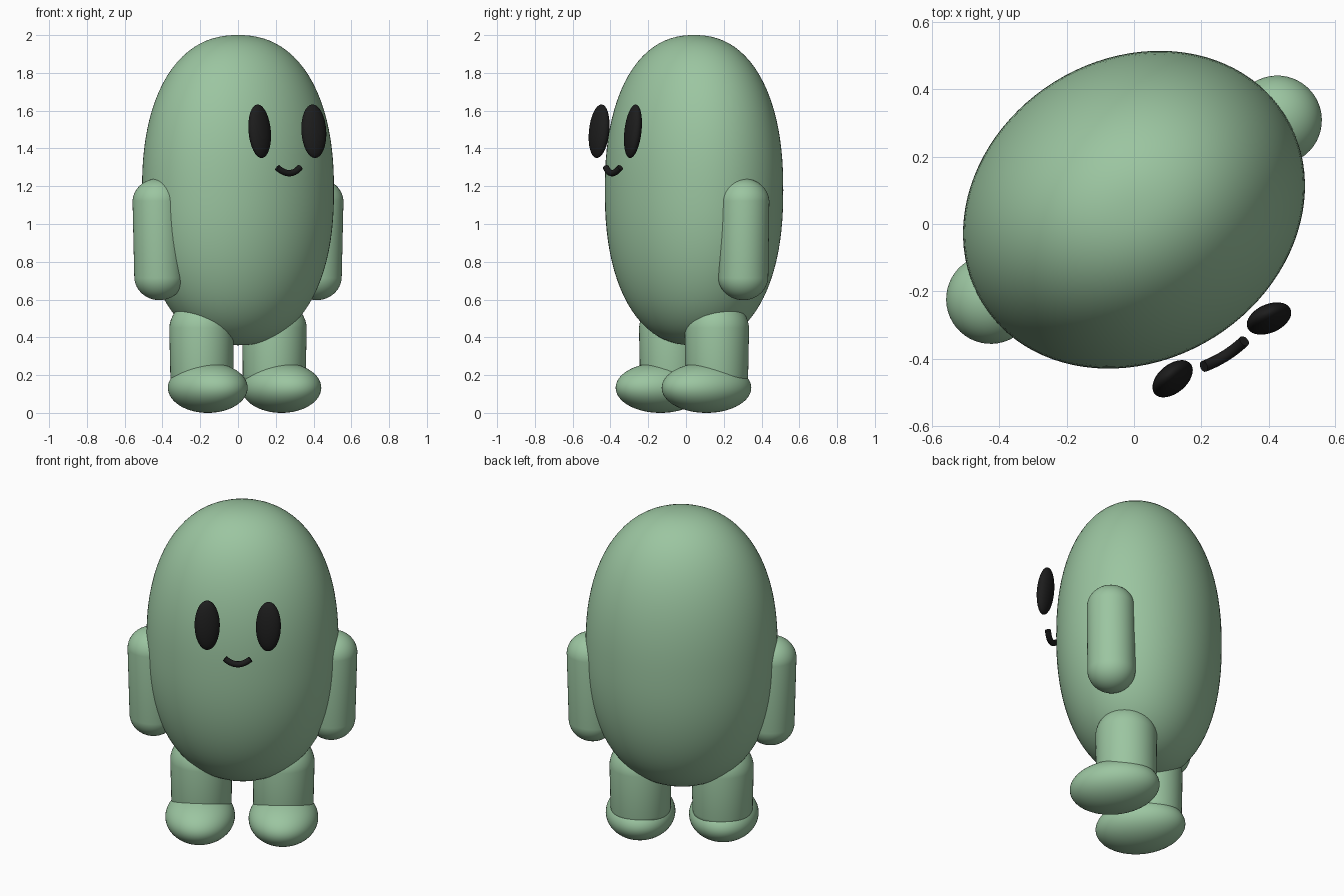
import bpy, bmesh, math
from mathutils import Matrix, Vector

if "Cube" in bpy.data.objects:
    bpy.data.objects.remove(bpy.data.objects["Cube"])

# whole figure is turned on the spot and set slightly back
PLACE = Matrix.Translation((0, 0.0425, 0)) @ Matrix.Rotation(math.radians(32), 4, 'Z')


def material(name, colour):
    m = bpy.data.materials.new(name)
    m.diffuse_color = (*colour, 1)
    m.use_nodes = True
    m.node_tree.nodes["Principled BSDF"].inputs["Base Color"].default_value = m.diffuse_color
    return m


GREEN = material("soft_green", (0.33, 0.56, 0.355))
BLACK = material("soft_black", (0.012, 0.012, 0.012))


def finish(bm, name, mat, matrix):
    bm.transform(matrix)
    for f in bm.faces:
        f.smooth = True
    mesh = bpy.data.meshes.new(name)
    bm.to_mesh(mesh)
    bm.free()
    mesh.materials.append(mat)
    ob = bpy.data.objects.new(name, mesh)
    bpy.context.collection.objects.link(ob)
    ob.matrix_world = PLACE
    return ob


def ellipsoid(name, centre, size, mat, rot=Matrix.Identity(4), seg=64, power=2.0):
    """Ellipsoid; a power above 2 gives a fuller upright profile."""
    bm = bmesh.new()
    bmesh.ops.create_uvsphere(bm, u_segments=seg, v_segments=seg // 2, radius=1)
    for v in bm.verts:
        r = math.hypot(v.co.x, v.co.y)
        v.co *= (r ** power + abs(v.co.z) ** power) ** (-1 / power)
    finish(bm, name, mat, Matrix.Translation(centre) @ rot @ Matrix.Diagonal((*size, 1)))


def limb(name, x_top, x_low, z_top, z_low, r_top, r_low, cap_top, cap_low):
    """Round-ended cylinder: a sphere split at its middle and pulled apart."""
    bm = bmesh.new()
    bmesh.ops.create_uvsphere(bm, u_segments=48, v_segments=25, radius=1)
    for v in bm.verts:
        up = v.co.z > 0
        r, x, z, cap = (r_top, x_top, z_top, cap_top) if up else (r_low, x_low, z_low, cap_low)
        v.co = Vector((x + v.co.x * r, v.co.y * r, z + v.co.z * cap))
    finish(bm, name, GREEN, Matrix.Identity(4))


# body
ellipsoid("body", (0, 0, 1.179), (0.53, 0.448, 0.821), GREEN, seg=96, power=2.28)

# paired parts
for side, s in (("left", -1), ("right", 1)):
    limb(side + "_arm", s * 0.502, s * 0.491, 1.115, 0.722, 0.133, 0.133, 0.125, 0.125)
    limb(side + "_leg", s * 0.228, s * 0.226, 0.44, 0.20, 0.171, 0.167, 0.165, 0.11)
    ellipsoid(side + "_foot", (s * 0.23, -0.066, 0.133), (0.192, 0.253, 0.133), GREEN)
    turn = Matrix.Rotation(math.radians(-8 * s), 4, 'Z') @ Matrix.Rotation(math.radians(-7), 4, 'X')
    ellipsoid(side + "_eye", (s * 0.169, -0.487, 1.491), (0.07, 0.039, 0.143), BLACK, turn, 32)

# mouth: a short tube swept along a smile
bm = bmesh.new()
rings = []
N, SIDES, R = 16, 12, 0.017
for i in range(N + 1):
    t = 2 * i / N - 1
    p = Vector((0.071 * t, -0.512 + 0.007 * t * t, 1.269 + 0.03 * t * t))
    tangent = Vector((0.071, 0.014 * t, 0.06 * t)).normalized()
    side_a = tangent.cross(Vector((0, 1, 0))).normalized()
    side_b = tangent.cross(side_a)
    rings.append([bm.verts.new(p + R * (math.cos(a) * side_a + math.sin(a) * side_b))
                  for a in (2 * math.pi * k / SIDES for k in range(SIDES))])
for a, b in zip(rings, rings[1:]):
    for k in range(SIDES):
        j = (k + 1) % SIDES
        bm.faces.new((a[k], a[j], b[j], b[k]))
bm.faces.new(rings[0])
bm.faces.new(rings[-1])
bmesh.ops.recalc_face_normals(bm, faces=bm.faces[:])
mouth = finish(bm, "mouth", BLACK, Matrix.Identity(4))
bpy.context.view_layer.objects.active = mouth
mouth.select_set(True)
bpy.ops.object.shade_smooth_by_angle(angle=math.radians(40))
